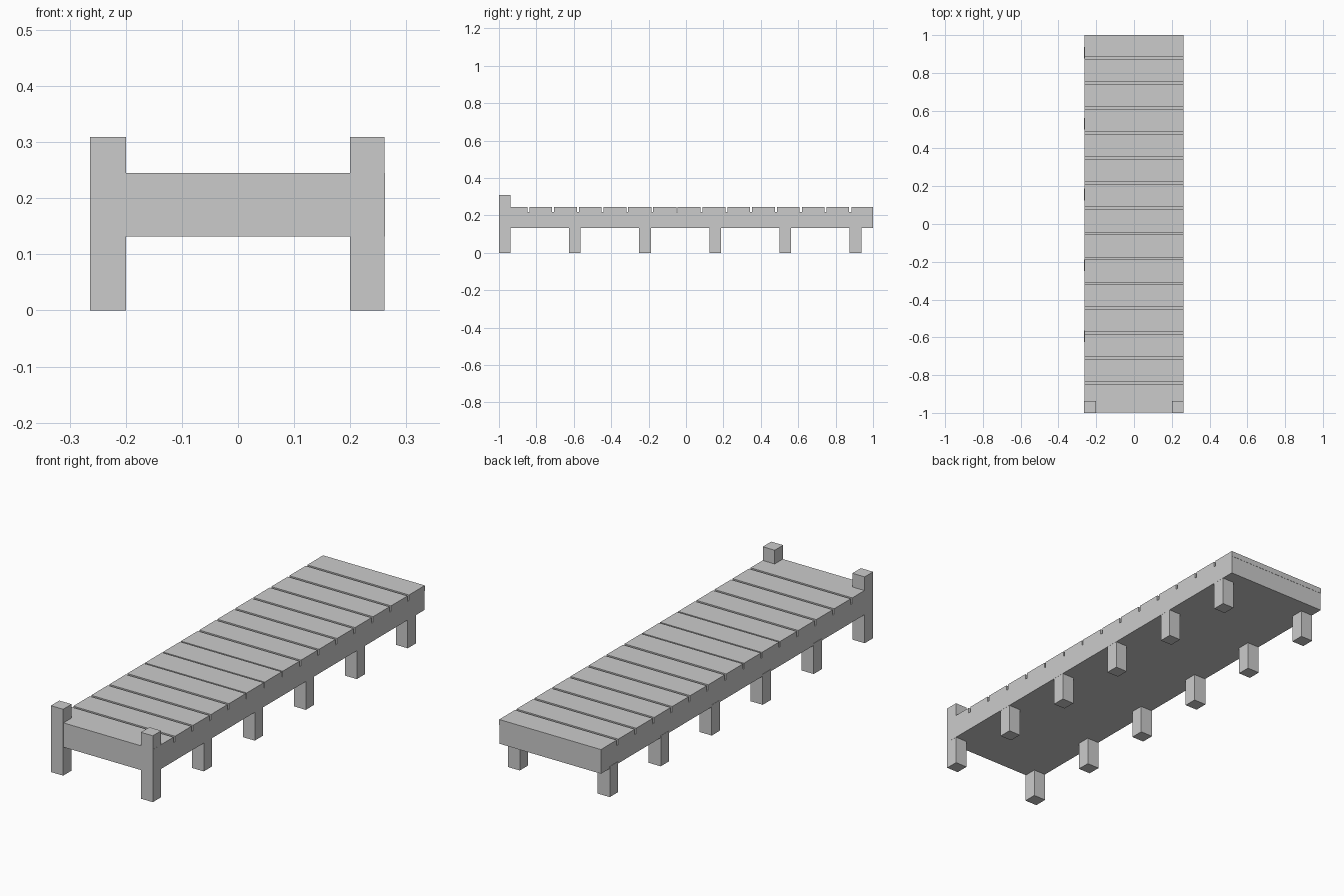
import bpy

if "Cube" in bpy.data.objects:
    bpy.data.objects.remove(bpy.data.objects["Cube"])


def box(name, x0, x1, y0, y1, z0, z1):
    """Axis-aligned box given by its limits."""
    bpy.ops.mesh.primitive_cube_add(
        size=1, location=((x0 + x1) / 2, (y0 + y1) / 2, (z0 + z1) / 2))
    ob = bpy.context.object
    ob.name = name
    ob.scale = (x1 - x0, y1 - y0, z1 - z0)
    bpy.ops.object.transform_apply(location=False, rotation=False, scale=True)
    return ob


HALF_W = 0.262
BEAM_BOTTOM, BEAM_TOP, DECK_TOP = 0.132, 0.219, 0.245

# Solid frame under the planks
box("deck_frame", -HALF_W, HALF_W, -0.998, 0.999, BEAM_BOTTOM, BEAM_TOP)

# Planks laid across the frame with narrow gaps; the front one is wider
gaps = [-0.843 + 0.1324 * i for i in range(14)]
start = -0.998
for i, g in enumerate(gaps + [None]):
    half_gap = 0.0035 if i in (4, 5, 6) else 0.0055
    end = 1.0 if g is None else g - half_gap
    box(f"plank_{i + 1}", -HALF_W, HALF_W, start, end, BEAM_TOP, DECK_TOP)
    if g is not None:
        start = g + half_gap

# Paired legs; the front pair rises above the deck as posts
for side, x0, x1 in (("left", -0.2635, -0.2), ("right", 0.2, 0.2615)):
    for i in range(6):
        y = -1.0 + 0.375 * i
        if i == 0:
            box(f"front_post_{side}", x0, x1, y, y + 0.062, 0, 0.309)
        else:
            box(f"leg_{side}_{i}", x0, x1, y, y + 0.062, 0, BEAM_BOTTOM + 0.01)
